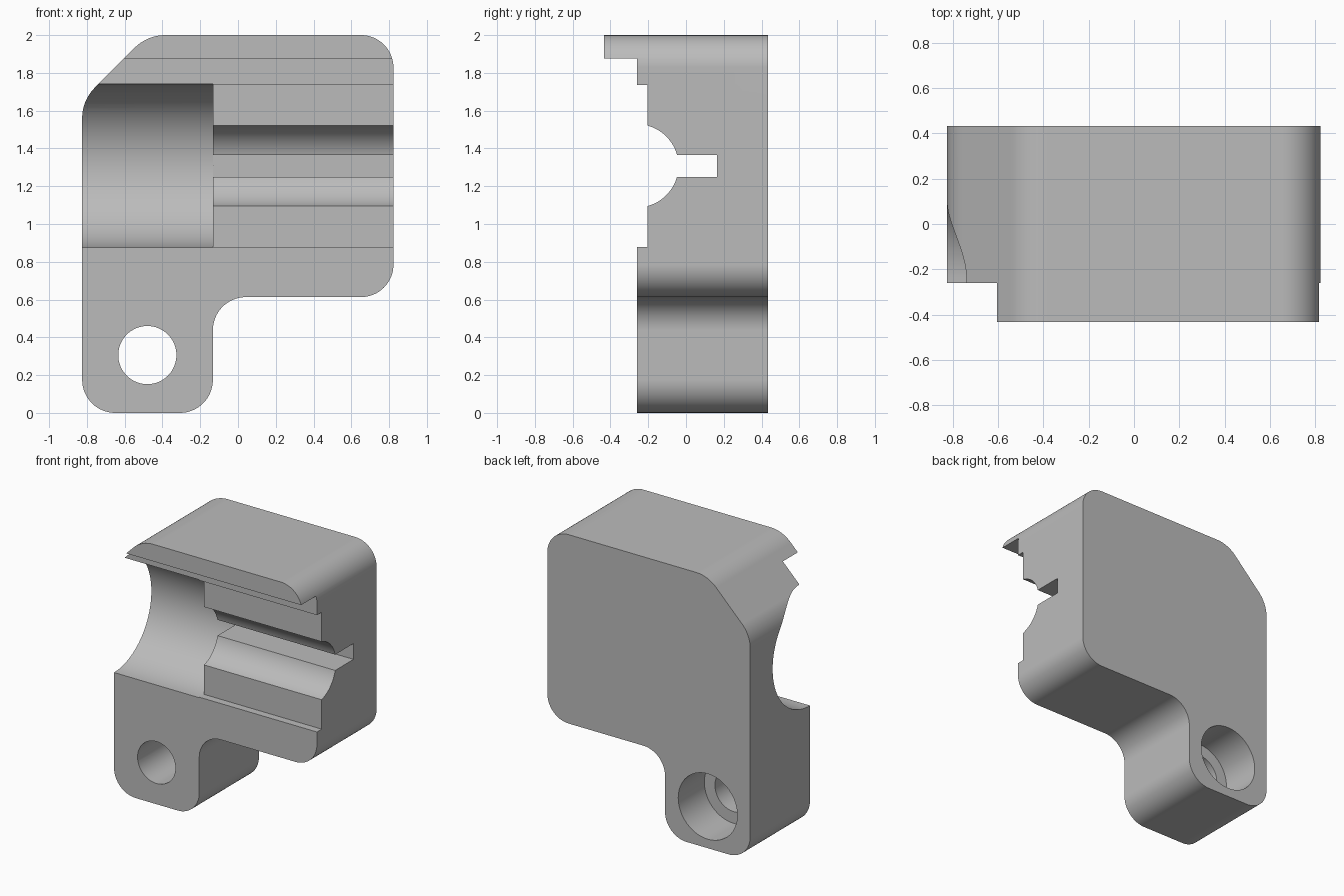
import bpy
import bmesh
from math import pi, sin, cos, tan, asin
from mathutils import Vector

if "Cube" in bpy.data.objects:
    bpy.data.objects.remove(bpy.data.objects["Cube"])

grey = bpy.data.materials.new("plain grey")
grey.use_nodes = True
colour = (0.5, 0.5, 0.5, 1)
grey.diffuse_color = colour
grey.node_tree.nodes["Principled BSDF"].inputs["Base Color"].default_value = colour


def arc(cx, cy, r, start, end, steps):
    return [Vector((cx + r * cos(start + (end - start) * i / steps),
                    cy + r * sin(start + (end - start) * i / steps)))
            for i in range(steps + 1)]


def rounded(corners, steps=16):
    """Outline through (x, z, radius) corners, each replaced by a tangent arc."""
    points = []
    for i, (x, z, r) in enumerate(corners):
        p = Vector((x, z))
        a = (Vector(corners[i - 1][:2]) - p).normalized()
        b = (Vector(corners[(i + 1) % len(corners)][:2]) - p).normalized()
        half = a.angle(b) / 2
        centre = p + (a + b).normalized() * r / sin(half)
        u = p + a * r / tan(half) - centre
        v = p + b * r / tan(half) - centre
        sweep = u.angle(v)
        for k in range(steps + 1):
            t = k / steps
            points.append(centre + (u * sin((1 - t) * sweep) + v * sin(t * sweep)) / sin(sweep))
    return points


def prism(name, outline, axis, start, end):
    """Extrude an (x, z) outline along y, or a (y, z) outline along x."""
    bm = bmesh.new()
    place = (lambda p: (p[0], start, p[1])) if axis == "y" else (lambda p: (start, p[0], p[1]))
    move = (0, end - start, 0) if axis == "y" else (end - start, 0, 0)
    face = bm.faces.new([bm.verts.new(place(p)) for p in outline])
    top = bmesh.ops.extrude_face_region(bm, geom=[face])["geom"]
    bmesh.ops.translate(bm, vec=move, verts=[v for v in top if isinstance(v, bmesh.types.BMVert)])
    bmesh.ops.recalc_face_normals(bm, faces=bm.faces)
    mesh = bpy.data.meshes.new(name)
    bm.to_mesh(mesh)
    bm.free()
    mesh.materials.append(grey)
    obj = bpy.data.objects.new(name, mesh)
    bpy.context.collection.objects.link(obj)
    return obj


# Bracket body with mounting leg and chamfered shoulder
body = prism("bracket_body", rounded([
    (-0.825, 0, 0.175), (-0.133, 0, 0.175), (-0.133, 0.613, 0.175),
    (0.823, 0.613, 0.172), (0.823, 2, 0.172),
    (-0.48, 2, 0.23), (-0.825, 1.655, 0.23)]), "y", -0.433, 0.433)

axis_y, axis_z = -0.26, 1.308
r_small, slot = 0.22, 0.058
mouth = -0.205
a0 = asin((axis_y - mouth) / r_small) + pi / 2  # angle from vertical to the mouth
a1 = asin(slot / r_small)

# Stepped channel: wide recess, round groove and deep slot
lower = arc(axis_y, axis_z, r_small, -a0, -a1, 20)
upper = arc(axis_y, axis_z, r_small, a1, a0, 20)
channel = ([(-0.6, 0.879), (mouth, 0.879)] + lower
           + [(0.165, axis_z - slot), (0.165, axis_z + slot)] + upper
           + [(mouth, 1.737), (-0.6, 1.737)])

cutters = [
    # Front setback that leaves the top lip
    prism("front_setback", [(-0.6, -0.1), (axis_y, -0.1), (axis_y, 1.875), (-0.6, 1.875)],
          "x", -1, 1),
    # Large half-round pocket
    prism("round_pocket", arc(axis_y, axis_z, 0.433, 0, 2 * pi, 96)[:-1], "x", -1, -0.133),
    prism("stepped_channel", channel, "x", -0.2, 1),
    # Screw hole and its counterbore from the back
    prism("screw_hole", arc(-0.48, 0.306, 0.154, 0, 2 * pi, 64)[:-1], "y", -0.5, 0.5),
    prism("counterbore", arc(-0.48, 0.306, 0.24, 0, 2 * pi, 64)[:-1], "y", 0.13, 0.5),
]

bpy.ops.object.select_all(action="DESELECT")
body.select_set(True)
bpy.context.view_layer.objects.active = body
for cutter in cutters:
    cutter.hide_render = True
    cut = body.modifiers.new(cutter.name, "BOOLEAN")
    cut.operation = "DIFFERENCE"
    cut.solver = "EXACT"
    cut.object = cutter
    bpy.ops.object.modifier_apply(modifier=cut.name)
    bpy.data.objects.remove(cutter)

# Smooth the curved walls and keep the flats flat
bpy.ops.object.shade_smooth_by_angle(angle=pi / 7)
weighted = body.modifiers.new("flat_faces", "WEIGHTED_NORMAL")
weighted.keep_sharp = True
